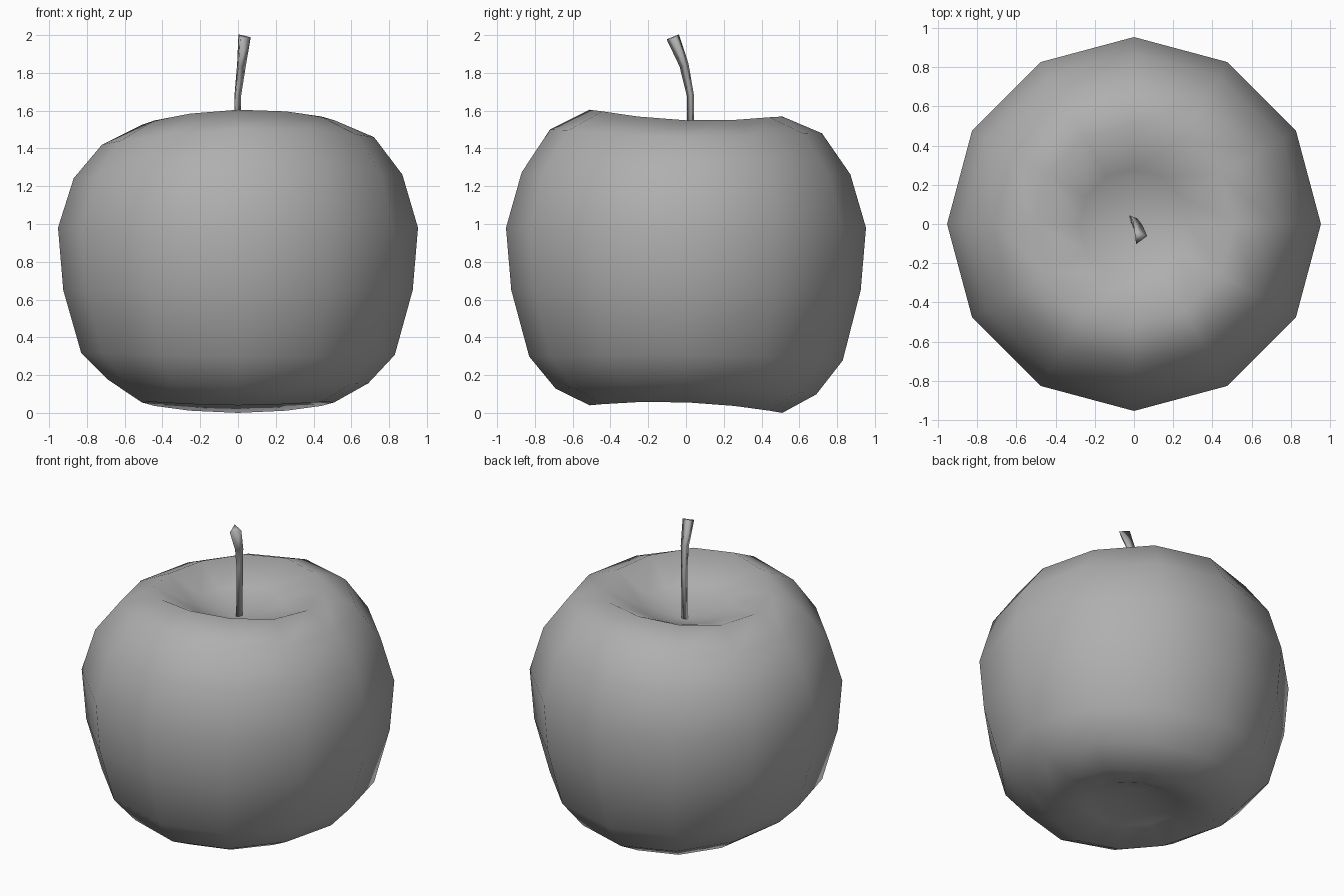
import bpy, bmesh, math
from mathutils import Vector

cube = bpy.data.objects.get("Cube")
if cube:
    bpy.data.objects.remove(cube, do_unlink=True)

grey = bpy.data.materials.new("plain_grey")
grey.use_nodes = True
colour = (0.43, 0.43, 0.43, 1)
grey.diffuse_color = colour
grey.node_tree.nodes["Principled BSDF"].inputs["Base Color"].default_value = colour


def skin(bm, rings):
    """Bridge neighbouring vertex rings with quads."""
    n = len(rings[0])
    for low, high in zip(rings, rings[1:]):
        for i in range(n):
            j = (i + 1) % n
            bm.faces.new((low[i], low[j], high[j], high[i]))


def finish(bm, name):
    bmesh.ops.recalc_face_normals(bm, faces=bm.faces)
    mesh = bpy.data.meshes.new(name)
    bm.to_mesh(mesh)
    bm.free()
    mesh.materials.append(grey)
    mesh.shade_smooth()
    obj = bpy.data.objects.new(name, mesh)
    bpy.context.collection.objects.link(obj)


# Fruit: lathed rings with a slight tilt and saddle at the rims
# radius, height, tilt along x, tilt along y, saddle
profile = [
    (0.28, 0.075, 0, -0.01, 0.01),
    (0.51, 0.038, 0, -0.02, 0.018),
    (0.69, 0.14, -0.01, -0.015, 0.027),
    (0.83, 0.30, -0.005, -0.01, 0.012),
    (0.925, 0.65, 0, 0, 0),
    (0.953, 0.98, 0, 0, 0),
    (0.87, 1.26, 0.01, -0.005, -0.008),
    (0.72, 1.465, 0.02, -0.01, -0.025),
    (0.51, 1.562, 0.012, -0.018, -0.025),
    (0.28, 1.45, 0, -0.01, -0.01),
]
SIDES = 12
bm = bmesh.new()
rings = []
for r, z, tx, ty, saddle in profile:
    ring = []
    for i in range(SIDES):
        a = math.tau * i / SIDES
        c, s = math.cos(a), math.sin(a)
        ring.append(bm.verts.new((r * c, r * s, z + tx * c + ty * s + saddle * math.cos(2 * a))))
    rings.append(ring)
skin(bm, rings)
# Hollows at the bottom and top close on a single point
for ring, z in ((rings[0], 0.18), (rings[-1], 1.36)):
    pole = bm.verts.new((0, 0, z))
    for i in range(SIDES):
        bm.faces.new((ring[i], ring[(i + 1) % SIDES], pole))
finish(bm, "fruit")

# Stem: tapered three-sided tube along a bent path, x, y, z, radius
path = [
    (-0.01, 0.025, 1.3, 0.022),
    (-0.005, 0.025, 1.68, 0.022),
    (0.013, -0.008, 1.84, 0.029),
    (0.027, -0.067, 1.99, 0.041),
]
bm = bmesh.new()
points = [Vector(p[:3]) for p in path]
rings = []
for k, p in enumerate(points):
    along = (points[min(k + 1, len(path) - 1)] - points[max(k - 1, 0)]).normalized()
    side = Vector((0, 1, 0)).cross(along).normalized()
    front = along.cross(side)
    ring = []
    for i in range(3):
        a = math.tau * i / 3 + math.radians(9)
        ring.append(bm.verts.new(p + path[k][3] * (side * math.cos(a) + front * math.sin(a))))
    rings.append(ring)
skin(bm, rings)
bm.faces.new(rings[0])
bm.faces.new(rings[-1])
finish(bm, "stem")
